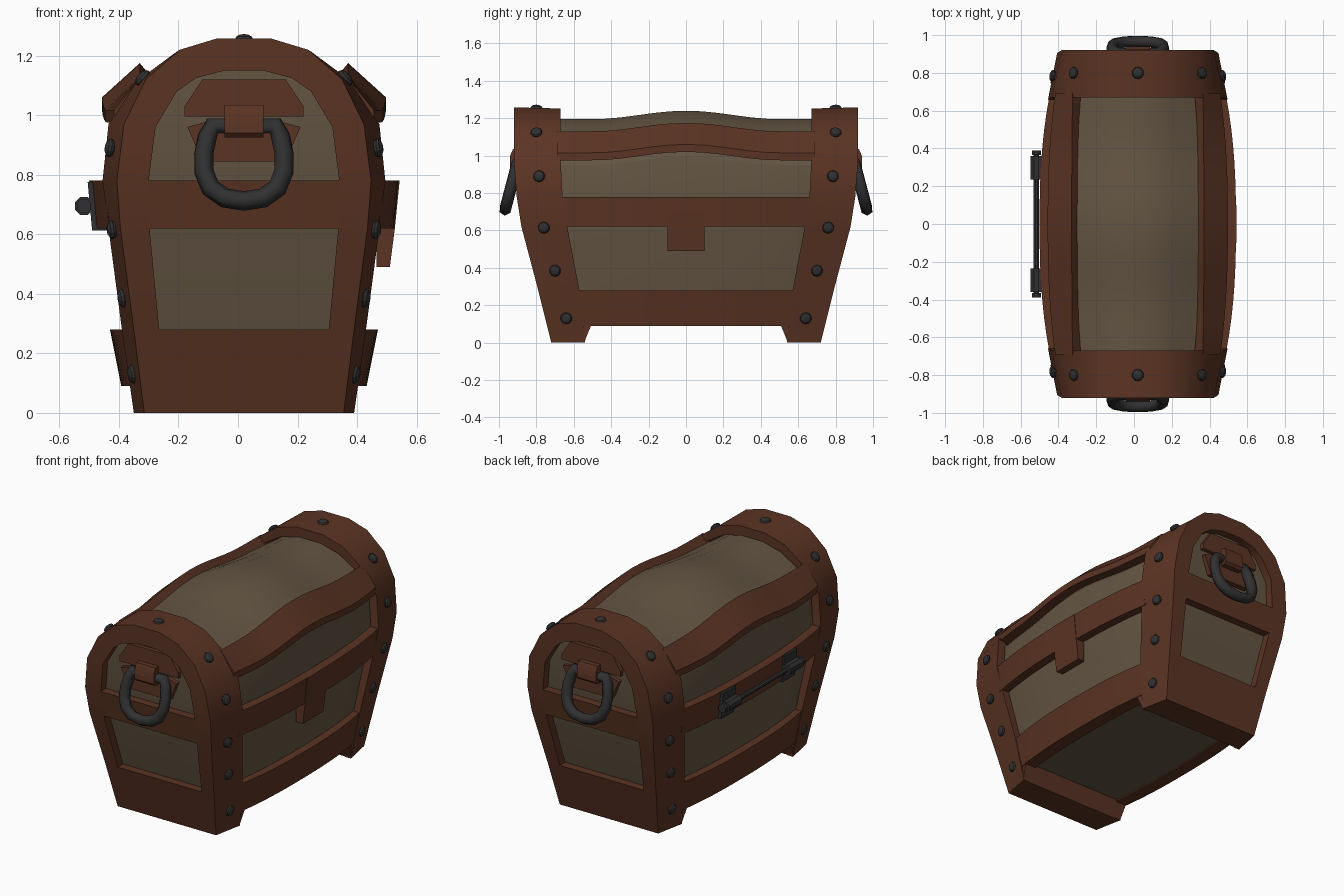
import bpy, bmesh, math
from mathutils import Vector

if "Cube" in bpy.data.objects:
    bpy.data.objects.remove(bpy.data.objects["Cube"])

CX = 0.02  # body centre line


def material(name, rgb):
    m = bpy.data.materials.new(name)
    m.diffuse_color = (*rgb, 1)
    m.use_nodes = True
    m.node_tree.nodes["Principled BSDF"].inputs["Base Color"].default_value = m.diffuse_color
    return m


FRAME = material("frame_wood", (0.105, 0.034, 0.017))
PANEL = material("panel_wood", (0.125, 0.09, 0.055))
METAL = material("dark_metal", (0.03, 0.03, 0.032))


def finish(name, bm, mat):
    bmesh.ops.recalc_face_normals(bm, faces=bm.faces)
    me = bpy.data.meshes.new(name)
    bm.to_mesh(me)
    bm.free()
    me.materials.append(mat)
    ob = bpy.data.objects.new(name, me)
    bpy.context.collection.objects.link(ob)
    return ob


def loft(name, rings, mat, ladder=False):
    """Skin closed rings of points and cap both ends."""
    bm = bmesh.new()
    vs = [[bm.verts.new((p[0] + CX, p[1], p[2])) for p in r] for r in rings]
    n = len(rings[0])
    for a, b in zip(vs, vs[1:]):
        for i in range(n):
            j = (i + 1) % n
            bm.faces.new((a[i], a[j], b[j], b[i]))
    for r in (vs[0], vs[-1]):
        if ladder:
            for i in range(n // 2 - 1):
                bm.faces.new((r[i], r[i + 1], r[n - 2 - i], r[n - 1 - i]))
        else:
            bm.faces.new(r)
    return finish(name, bm, mat)


def interp(table, x):
    for (a, va), (b, vb) in zip(table, table[1:]):
        if x <= b:
            return va + (vb - va) * (x - a) / (b - a)
    return table[-1][1]


def end_y(z):   # outer face of the chest ends
    return interp([(0, .72), (.28, .79), (.62, .88), (.78, .905), (.95, .92), (1.3, .92)], z)


def band_y(z):  # inner edge of the end bands
    return interp([(0, .54), (.28, .57), (.62, .635), (.78, .66), (.95, .67), (1.3, .67)], z)


def mix(a, b, t):
    return a + (b - a) * t


def bump(y):    # raised middle of the lid
    return .045 * math.cos(math.pi * y) ** 2 if abs(y) < .5 else 0


# recessed panel body: (height, half width at end, half width at middle)
core = [(.1, .31, .37), (.28, .33, .40), (.62, .365, .45), (.78, .375, .465),
        (.95, .35, .44), (1.09, .27, .33), (1.155, .16, .2), (1.195, .07, .085)]
rings = []
for i in range(-10, 11):
    s = i / 10
    half = []
    for z, he, hm in core:
        y = s * (end_y(z) - .05)
        half.append((mix(he, hm, 1 - abs(s) ** 2.5), y, z + (bump(y) if z > .9 else 0)))
    rings.append(half + [(-x, y, z) for x, y, z in reversed(half)])
loft("panel_body", rings, PANEL, ladder=True)

# end bands: (outer half width, z, half width at inner edge, opening half width, opening z)
rows = [(.335, 0, .37, .255, 0), (.37, .28, .41, .285, .28), (.415, .62, .455, .317, .62),
        (.427, .78, .475, .32, .78), (.403, .97, .455, .297, .96), (.33, 1.12, .36, .225, 1.08),
        (.215, 1.22, .225, .16, 1.125), (.09, 1.258, .09, .065, 1.15)]
for e, tag in ((-1, "front"), (1, "back")):
    def band_ring(row, sx):
        he, z, hi, hq, zq = row
        ye, yi = end_y(z), band_y(z)
        h2, z2 = hi - .5 * (he - hq), z - .6 * (z - zq)
        pts = [(he, ye, z), (hi, yi, z - (.006 if z > 1 else 0)), (h2, yi, z2),
               (h2, ye - .07, z2), (hq, ye - .07, zq), (hq, ye, zq)]
        return [(sx * x, e * y, zz) for x, y, zz in pts]
    loft(tag + "_band", [band_ring(r, 1) for r in rows] + [band_ring(r, -1) for r in reversed(rows)], FRAME)

    # end cross rails and full-width foot beam
    for nm, z0, z1, h0, h1 in (("lower", 0, .28, .26, .29), ("middle", .62, .78, .32, .325)):
        loft(f"{tag}_{nm}_end_rail",
             [[(-h, e * end_y(z), z), (h, e * end_y(z), z), (h, e * (end_y(z) - .07), z),
               (-h, e * (end_y(z) - .07), z)] for z, h in ((z0, h0), (z1, h1))], FRAME)
    loft(tag + "_foot_beam",
         [[(-ho, e * yo, z), (ho, e * yo, z), (hi, e * yi, z), (-hi, e * yi, z)]
          for z, ho, yo, hi, yi in ((0, .33, .715, .37, .545), (.11, .34, .74, .385, .50))], FRAME)

    # two-part handle plate and its strap
    for nm, prof in (("upper", [(.2, .995), (.2, 1.03), (.14, 1.12)]),
                     ("lower", [(.14, .845), (.19, .96), (.10, .985)])):
        out = prof + [(-x, z) for x, z in reversed(prof)]
        loft(f"{tag}_{nm}_handle_plate",
             [[(x, e * y, z) for x, z in out] for y in (.85, .895)], FRAME)
    strap = [(.86, 1.035), (.925, 1.035), (.94, 1.0), (.94, .94), (.925, .925), (.86, .925)]
    loft(tag + "_handle_strap", [[(x, e * y, z) for y, z in strap] for x in (-.065, .065)], FRAME)

    # hanging D-shaped handle
    half = [(.105, .965), (.122, .93), (.135, .87), (.134, .81), (.112, .755), (.065, .722)]
    path = half + [(0, .712)] + [(-x, z) for x, z in reversed(half)]
    cu = bpy.data.curves.new(tag + "_handle", "CURVE")
    cu.dimensions = "3D"
    cu.bevel_depth = .033
    cu.bevel_resolution = 1
    sp = cu.splines.new("POLY")
    sp.points.add(len(path) - 1)
    for p, (x, z) in zip(sp.points, path):
        p.co = (x + CX, e * mix(.967, .90, (z - .712) / .253), z, 1)
    sp.use_cyclic_u = True
    cu.materials.append(METAL)
    bpy.context.collection.objects.link(bpy.data.objects.new(tag + "_handle", cu))


# long side rails: end profile and middle profile as (half width, z)
def rail(name, end, mid, reach, curved=False):
    for sx, tag in ((-1, "left"), (1, "right")):
        rings = []
        for i in range(-8, 9):
            y = i / 8 * reach
            t = 1 - abs(i / 8) ** 2.5
            rings.append([(sx * mix(a[0], b[0], t), y, a[1] + (bump(y) if curved else 0))
                          for a, b in zip(end, mid)])
        loft(f"{tag}_{name}", rings, FRAME)


rail("bottom_rail", [(.405, .28), (.375, .09), (.30, .09), (.33, .28)],
     [(.45, .28), (.412, .09), (.33, .09), (.37, .28)], .575)
rail("middle_rail", [(.47, .78), (.452, .62), (.38, .62), (.38, .78)],
     [(.52, .78), (.505, .62), (.43, .62), (.43, .78)], .665)
rail("lid_rail", [(.345, 1.13), (.437, 1.015), (.437, .975), (.36, .975), (.29, 1.07)],
     [(.35, 1.13), (.477, 1.02), (.477, .98), (.40, .98), (.30, 1.07)], .69, True)

# latch tab on the right side
tab = [(.523, .78), (.507, .62), (.49, .49), (.445, .49), (.45, .78)]
loft("latch_tab", [[(x, y, z) for x, z in tab] for y in (-.1, .1)], FRAME)


# domed rivets around each band
def rivet(name, loc, normal):
    bm = bmesh.new()
    bmesh.ops.create_uvsphere(bm, u_segments=10, v_segments=6, radius=.032)
    ob = finish(name, bm, METAL)
    ob.scale = (1, 1, .55)
    ob.location = loc
    ob.rotation_mode = "QUATERNION"
    ob.rotation_quaternion = Vector(normal).to_track_quat("Z", "Y")


spots = [(.373, .64, .13, -.15), (.407, .70, .385, -.15), (.443, .76, .615, -.1),
         (.45, .785, .89, .15), (.34, .80, 1.125, .95)]
for e in (-1, 1):
    rivet("top_rivet", (CX, e * .80, 1.255), (0, 0, 1))
    for sx in (-1, 1):
        for h, y, z, nz in spots:
            rivet("side_rivet", (CX + sx * h, e * y, z), (sx, e * .18, nz))


# hinge on the left side
def rod(name, y0, y1, r, sides):
    loft(name, [[(-.537 + r * math.cos(a), y, .695 + r * math.sin(a))
                 for a in (2 * math.pi * (k + .5) / sides for k in range(sides))]
                for y in (y0, y1)], METAL)


rod("hinge_pin", -.38, .38, .015, 8)
for e in (-1, 1):
    rod("hinge_knuckle", e * .235, e * .36, .033, 8)
    rod("hinge_knob", e * .366, e * .388, .026, 8)
    loft("hinge_leaf", [[(-.525, y, .775), (-.51, y, .612), (-.46, y, .612), (-.47, y, .775)]
                        for y in (e * .235, e * .36)], METAL)

# soft shading across shallow angles
bpy.ops.object.select_all(action="DESELECT")
for ob in bpy.context.scene.objects:
    if ob.type == "MESH":
        ob.select_set(True)
        bpy.context.view_layer.objects.active = ob
bpy.ops.object.shade_smooth_by_angle(angle=math.radians(25))
